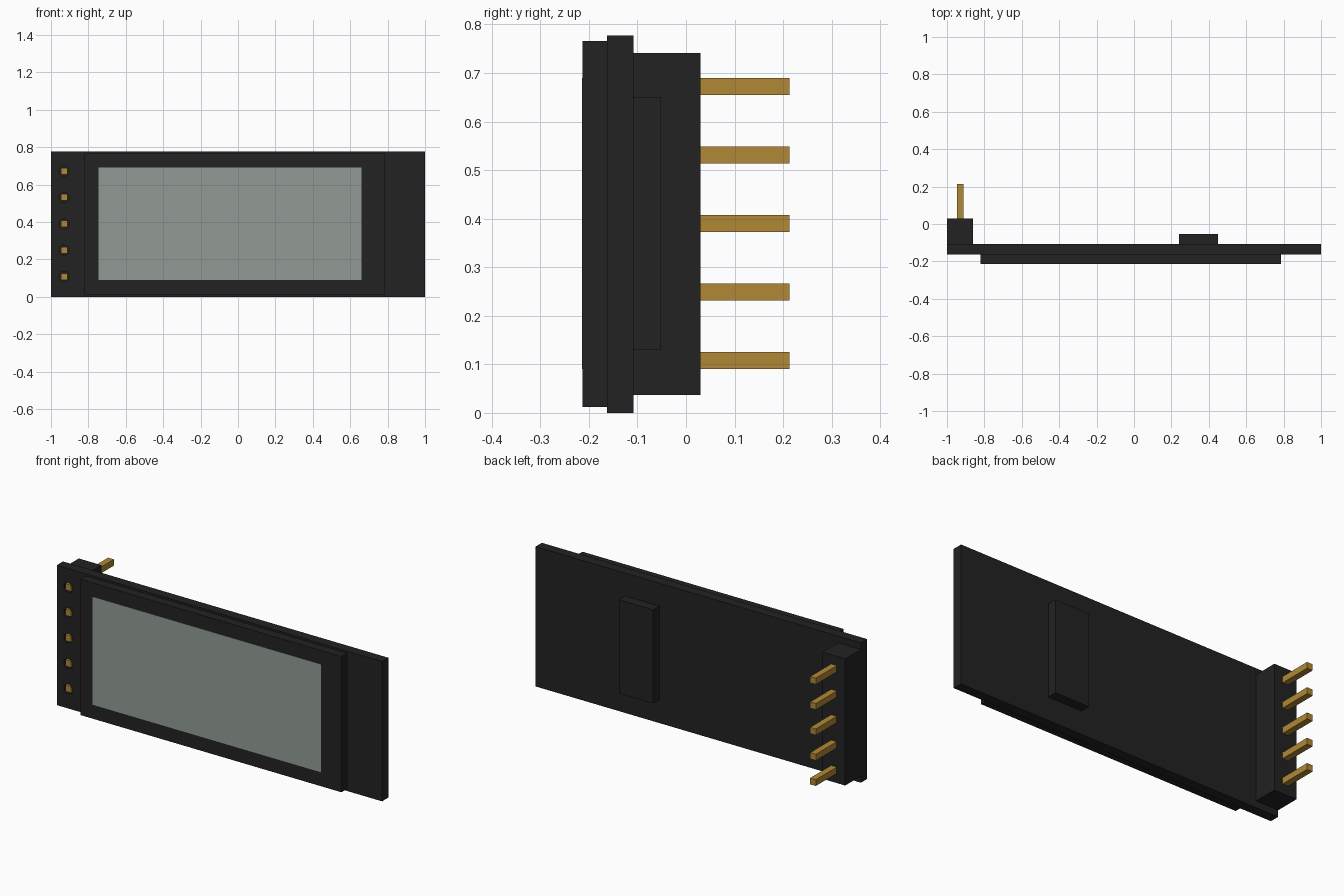
import bpy
import bmesh
import math
from mathutils import Matrix

if "Cube" in bpy.data.objects:
    bpy.data.objects.remove(bpy.data.objects["Cube"], do_unlink=True)


def material(name, rgb):
    m = bpy.data.materials.new(name)
    m.use_nodes = True
    m.diffuse_color = (*rgb, 1)
    bsdf = next(n for n in m.node_tree.nodes if n.type == 'BSDF_PRINCIPLED')
    bsdf.inputs["Base Color"].default_value = (*rgb, 1)
    return m


BLACK = material("black plastic", (0.016, 0.016, 0.016))
GLASS = material("grey green screen", (0.29, 0.33, 0.30))
GOLD = material("gold metal", (0.434, 0.246, 0.036))


def add_object(name, bm, mat):
    mesh = bpy.data.meshes.new(name)
    bm.to_mesh(mesh)
    bm.free()
    mesh.materials.append(mat)
    ob = bpy.data.objects.new(name, mesh)
    bpy.context.collection.objects.link(ob)
    return ob


def box(name, x, y, z, mat):
    """Box from (min, max) pairs on each axis."""
    bm = bmesh.new()
    bmesh.ops.create_cube(bm, size=1)
    for v in bm.verts:
        v.co = [(a + b) / 2 + c * (b - a) for c, (a, b) in zip(v.co, (x, y, z))]
    return add_object(name, bm, mat)


PIN_X, PIN_HALF, HOLE_R = -0.93, 0.0175, 0.027
PIN_Z = [0.108 + 0.141 * i for i in range(5)]
FRONT, BACK = -0.163, -0.108      # faces of the circuit board

# Circuit board with a row of round pin holes
board = box("circuit_board", (-1, 1), (FRONT, BACK), (0, 0.777), BLACK)
bm = bmesh.new()
for z in PIN_Z:
    place = Matrix.Translation((PIN_X, (FRONT + BACK) / 2, z)) @ Matrix.Rotation(math.pi / 2, 4, 'X')
    bmesh.ops.create_cone(bm, cap_ends=True, segments=16, radius1=HOLE_R,
                          radius2=HOLE_R, depth=0.2, matrix=place)
cutter = add_object("hole_cutter", bm, BLACK)
cutter.hide_render = True
mod = board.modifiers.new("pin_holes", 'BOOLEAN')
mod.operation = 'DIFFERENCE'
mod.solver = 'EXACT'
mod.object = cutter
bpy.context.view_layer.objects.active = board
bpy.ops.object.modifier_apply(modifier=mod.name)
bpy.data.objects.remove(cutter, do_unlink=True)

# Display panel and its visible screen area
box("display_panel", (-0.82, 0.785), (-0.213, FRONT), (0.012, 0.766), BLACK)
box("screen", (-0.745, 0.66), (-0.2145, -0.212), (0.09, 0.69), GLASS)

# Chip and pin header on the back
box("chip", (0.24, 0.45), (BACK, -0.053), (0.13, 0.65), BLACK)
box("pin_header", (-1, -0.86), (BACK, 0.03), (0.037, 0.741), BLACK)

# Square pins through the header, ending level with the board front
for i, z in enumerate(PIN_Z):
    box(f"pin_{i + 1}", (PIN_X - PIN_HALF, PIN_X + PIN_HALF), (FRONT, 0.213),
        (z - PIN_HALF, z + PIN_HALF), GOLD)
